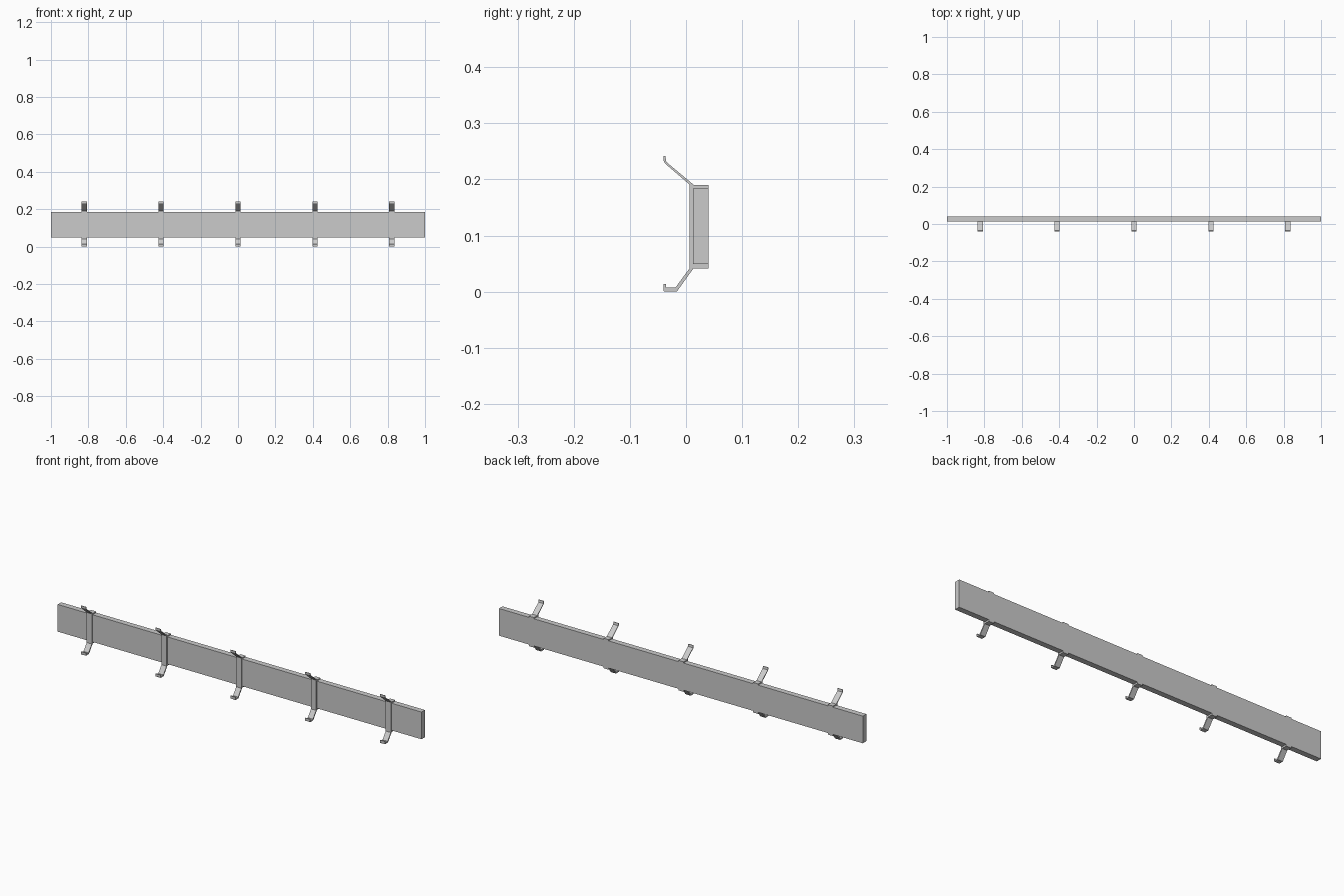
import bpy, bmesh

if "Cube" in bpy.data.objects:
    bpy.data.objects.remove(bpy.data.objects["Cube"])

# Bracket outline in (y, z): upper hook, strap, lower hook, tabs gripping the board
PROFILE = [
    (0.040, 0.190), (0.014, 0.190), (-0.035, 0.231), (-0.037, 0.242), (-0.040, 0.242),
    (-0.040, 0.233), (-0.037, 0.228), (0.006, 0.191), (0.006, 0.041), (-0.019, 0.007),
    (-0.036, 0.007), (-0.036, 0.014), (-0.040, 0.014), (-0.040, 0.001), (-0.039, 0.000),
    (-0.017, 0.000), (-0.015, 0.002), (0.013, 0.041), (0.040, 0.041),
    (0.040, 0.049), (0.0125, 0.049), (0.0125, 0.184), (0.040, 0.184),
]


def extrude_profile(name, points, x0, x1):
    """Make a solid by sweeping a (y, z) outline along x."""
    bm = bmesh.new()
    face = bm.faces.new([bm.verts.new((x0, y, z)) for y, z in points])
    result = bmesh.ops.extrude_face_region(bm, geom=[face], use_keep_orig=True)
    verts = [g for g in result["geom"] if isinstance(g, bmesh.types.BMVert)]
    bmesh.ops.translate(bm, verts=verts, vec=(x1 - x0, 0, 0))
    bmesh.ops.recalc_face_normals(bm, faces=bm.faces[:])
    mesh = bpy.data.meshes.new(name)
    bm.to_mesh(mesh)
    bm.free()
    obj = bpy.data.objects.new(name, mesh)
    bpy.context.collection.objects.link(obj)
    return obj


# Long back board
extrude_profile("back_board", [(0.0125, 0.049), (0.040, 0.049),
                               (0.040, 0.184), (0.0125, 0.184)], -1.0, 1.0)

# Five evenly spaced hooks
for i in range(-2, 3):
    x = i * 0.411
    extrude_profile(f"hook_{i + 3}", PROFILE, x - 0.014, x + 0.014)
